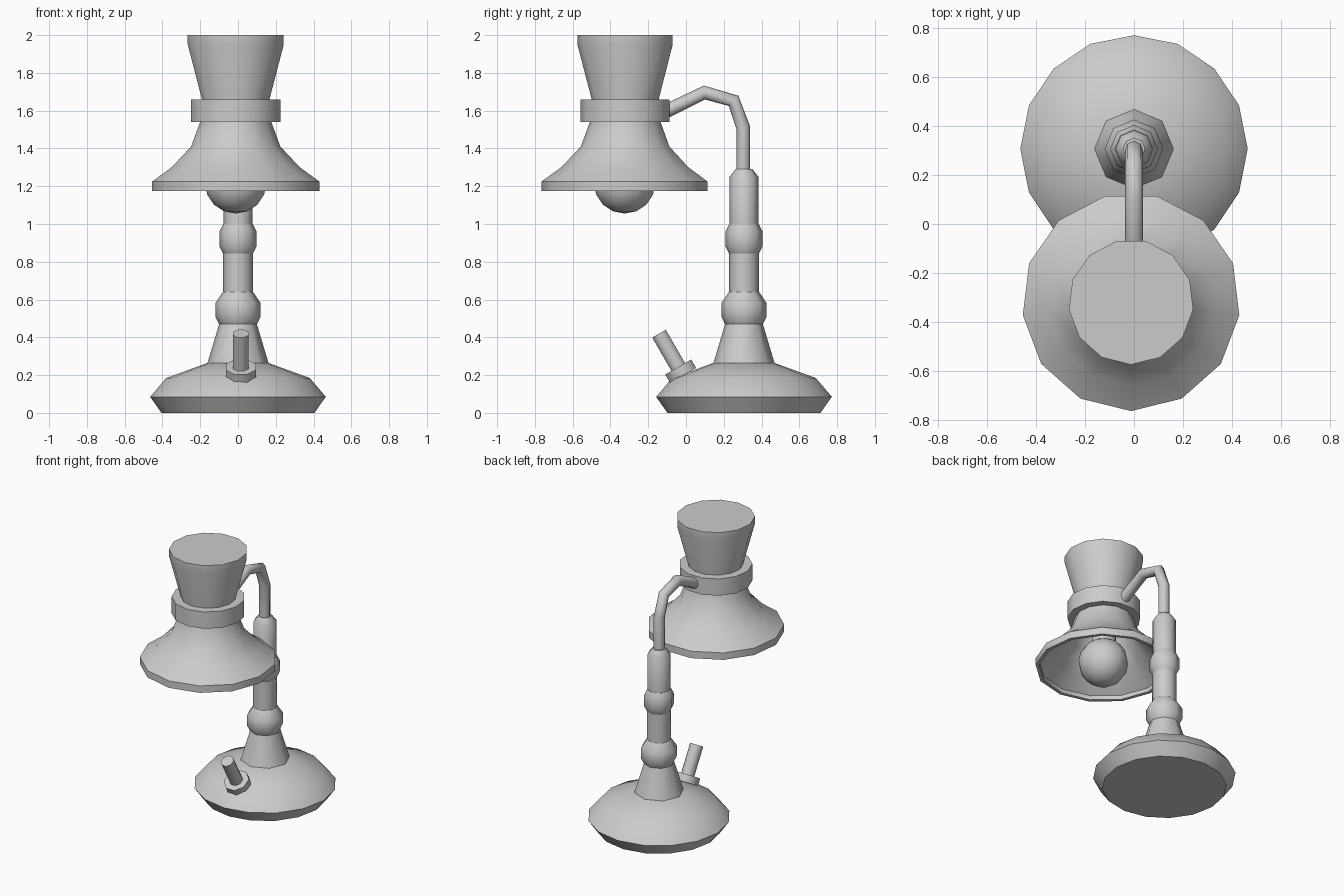
import bpy, bmesh
from math import sin, cos, pi, radians
from mathutils import Matrix, Vector

cube = bpy.data.objects.get("Cube")
if cube:
    bpy.data.objects.remove(cube, do_unlink=True)

# Single painted-metal colour
grey = bpy.data.materials.new("plain_grey")
grey.use_nodes = True
grey.diffuse_color = (0.6, 0.6, 0.6, 1)
grey.node_tree.nodes["Principled BSDF"].inputs["Base Color"].default_value = (0.6, 0.6, 0.6, 1)


def finish(obj, angle):
    obj.data.materials.clear()
    obj.data.materials.append(grey)
    bpy.ops.object.select_all(action='DESELECT')
    obj.select_set(True)
    bpy.context.view_layer.objects.active = obj
    bpy.ops.object.shade_smooth_by_angle(angle=radians(angle))


def from_bmesh(name, bm, matrix, angle):
    bmesh.ops.recalc_face_normals(bm, faces=bm.faces)
    mesh = bpy.data.meshes.new(name)
    bm.to_mesh(mesh)
    bm.free()
    obj = bpy.data.objects.new(name, mesh)
    bpy.context.collection.objects.link(obj)
    obj.matrix_world = matrix
    finish(obj, angle)
    return obj


def lathe(name, profile, sides, matrix, phase=0, angle=35):
    """Turn a (radius, height) profile about local z and cap both ends."""
    bm = bmesh.new()
    rings = []
    for r, z in profile:
        turn = [phase + 2 * pi * i / sides for i in range(sides)]
        rings.append([bm.verts.new((r * cos(a), r * sin(a), z)) for a in turn])
    for low, high in zip(rings, rings[1:]):
        for i in range(sides):
            j = (i + 1) % sides
            bm.faces.new((low[i], low[j], high[j], high[i]))
    bm.faces.new(rings[0])
    bm.faces.new(rings[-1])
    return from_bmesh(name, bm, matrix, angle)


stand = Matrix.Translation((0, 0.307, 0))
head = Matrix.Translation((-0.012, -0.319, 0))

# Weighted base
lathe("base", [(0.405, 0), (0.465, 0.085), (0.38, 0.185), (0.16, 0.265)], 16, stand)

# Stem: flared foot, two beads and straight pole sections
lathe("stem_foot", [(0.163, 0.26), (0.1, 0.47)], 8, stand, angle=50)
lathe("lower_bead", [(0.1, 0.47), (0.12, 0.51), (0.12, 0.58), (0.08, 0.64)], 8, stand, angle=50)
lathe("lower_pole", [(0.08, 0.63), (0.08, 0.85)], 8, stand, angle=50)
lathe("upper_bead", [(0.08, 0.845), (0.098, 0.88), (0.098, 0.96), (0.078, 1.0)], 8, stand, angle=50)
lathe("upper_pole", [(0.076, 0.99), (0.076, 1.25), (0.045, 1.29)], 8, stand, angle=50)

# Bent arm
path = [(0.303, 1.27), (0.303, 1.51), (0.252, 1.652), (0.098, 1.696), (-0.13, 1.585)]
curve = bpy.data.curves.new("arm", 'CURVE')
curve.dimensions = '3D'
curve.bevel_depth = 0.037
curve.bevel_resolution = 2
curve.use_fill_caps = True
spline = curve.splines.new('POLY')
spline.points.add(len(path) - 1)
for point, (y, z) in zip(spline.points, path):
    point.co = (0, y, z, 1)
arm = bpy.data.objects.new("arm", curve)
bpy.context.collection.objects.link(arm)
bpy.ops.object.select_all(action='DESELECT')
arm.select_set(True)
bpy.context.view_layer.objects.active = arm
bpy.ops.object.convert(target='MESH')
finish(bpy.context.view_layer.objects.active, 50)

# Lamp head: hollow shade, collar and flared top
outer = [(0.446, 1.175), (0.446, 1.225), (0.342, 1.3), (0.238, 1.41), (0.19, 1.54), (0.18, 1.6)]
inner = [(0.165, 1.53), (0.215, 1.4), (0.32, 1.285), (0.422, 1.205), (0.422, 1.175)]
lathe("shade", inner + outer, 13, head, -pi / 2)
lathe("collar", [(0.239, 1.54), (0.239, 1.66)], 13, head, -pi / 2)
lathe("flared_top", [(0.178, 1.6), (0.18, 1.66), (0.256, 1.95), (0.256, 2.0)], 13, head, -pi / 2)

# Bulb and its neck
bm = bmesh.new()
bmesh.ops.create_uvsphere(bm, u_segments=12, v_segments=8, radius=0.163)
from_bmesh("bulb", bm, Matrix.Translation((-0.012, -0.325, 1.218)), 50)
lathe("bulb_neck", [(0.08, 1.3), (0.08, 1.54)], 12, head)

# Tilted switch on the front of the base
axis = Vector((0, -0.5, 0.866))
tilt = Matrix.Translation((0.015, -0.018, 0.203)) @ axis.to_track_quat('Z', 'Y').to_matrix().to_4x4()
lathe("switch_collar", [(0.086, -0.005), (0.086, 0.046)], 8, tilt, pi / 8, 50)
lathe("switch_knob", [(0.045, 0.03), (0.045, 0.25)], 8, tilt, pi / 8, 50)
